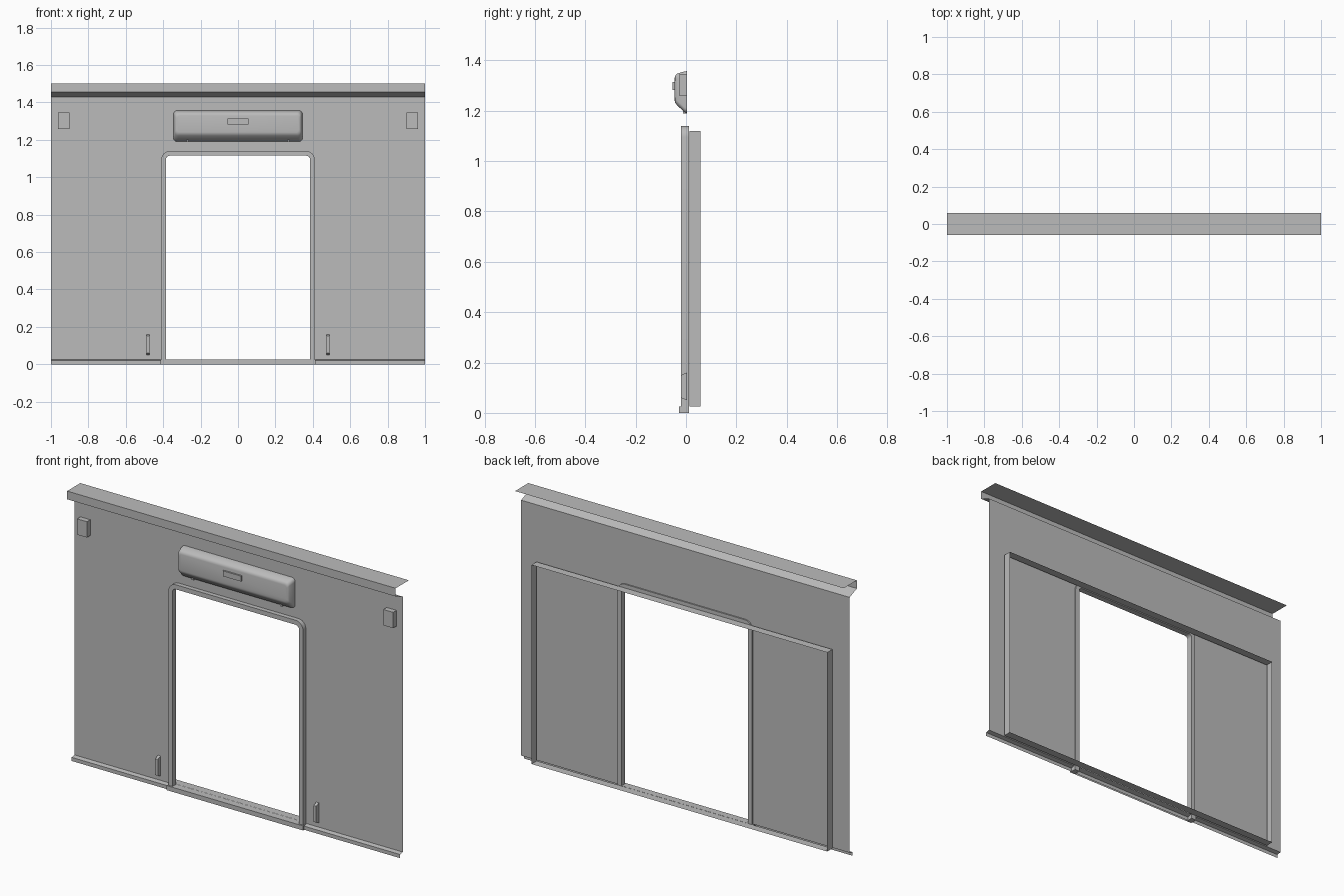
import bpy, bmesh, math

cube = bpy.data.objects.get("Cube")
if cube:
    bpy.data.objects.remove(cube, do_unlink=True)

grey = bpy.data.materials.new("plain grey")
grey.use_nodes = True
GREY = (0.5, 0.5, 0.5, 1)
grey.diffuse_color = GREY
grey.node_tree.nodes["Principled BSDF"].inputs["Base Color"].default_value = GREY

WALL_Y = 0.005
SILL_Z = 0.025


def finish(name, bm, solid=True):
    if solid:
        bmesh.ops.recalc_face_normals(bm, faces=bm.faces)
    mesh = bpy.data.meshes.new(name)
    bm.to_mesh(mesh)
    bm.free()
    mesh.materials.append(grey)
    obj = bpy.data.objects.new(name, mesh)
    bpy.context.collection.objects.link(obj)
    return obj


def smooth(obj, angle):
    bpy.ops.object.select_all(action='DESELECT')
    obj.select_set(True)
    bpy.context.view_layer.objects.active = obj
    bpy.ops.object.shade_smooth_by_angle(angle=math.radians(angle))


def box(name, x0, x1, y0, y1, z0, z1):
    bm = bmesh.new()
    bmesh.ops.create_cube(bm, size=1)
    for v in bm.verts:
        v.co = ((x0 + x1) / 2 + v.co.x * (x1 - x0),
                (y0 + y1) / 2 + v.co.y * (y1 - y0),
                (z0 + z1) / 2 + v.co.z * (z1 - z0))
    return finish(name, bm)


def extrude_x(name, profile, x0, x1, closed=False):
    """Sweep a (y, z) profile along x; open profiles give folded sheet."""
    bm = bmesh.new()
    a = [bm.verts.new((x0, y, z)) for y, z in profile]
    b = [bm.verts.new((x1, y, z)) for y, z in profile]
    n = len(profile)
    for i in range(n if closed else n - 1):
        j = (i + 1) % n
        bm.faces.new((a[i], b[i], b[j], a[j]))
    if closed:
        bm.faces.new(a)
        bm.faces.new(b)
    return finish(name, bm, closed)


def arch(half, top, radius, base, steps=6):
    """Door outline from the left foot, over the top, to the right foot."""
    pts = [(-half, base)]
    for side in (-1, 1):
        for i in range(steps + 1):
            t = math.pi / 2 * (i / steps if side < 0 else 1 - i / steps)
            pts.append((side * (half - radius + radius * math.cos(t)),
                        top - radius + radius * math.sin(t)))
    return pts + [(half, base)]


def rounded_rect(half, z0, z1, r, steps=5):
    pts = []
    corners = ((half - r, z1 - r), (r - half, z1 - r), (r - half, z0 + r), (half - r, z0 + r))
    for k, (cx, cz) in enumerate(corners):
        for i in range(steps + 1):
            t = math.pi / 2 * (k + i / steps)
            pts.append((cx + r * math.cos(t), cz + r * math.sin(t)))
    return pts


# Wall sheet with the door opening
bm = bmesh.new()
outline = arch(0.395, 1.125, 0.03, SILL_Z) + [(1, SILL_Z), (1, 1.43), (-1, 1.43), (-1, SILL_Z)]
bm.faces.new([bm.verts.new((x, WALL_Y, z)) for x, z in outline]).normal_update()
for f in bm.faces:
    if f.normal.y > 0:
        f.normal_flip()
finish("wall_panel", bm, False)

# Folded eave and skirting sheets
extrude_x("eave", [(WALL_Y, 1.43), (-0.0575, 1.455), (-0.0575, 1.5), (0.0575, 1.5)], -1, 1)
extrude_x("skirting", [(-0.018, 0), (-0.018, 0.02), (WALL_Y, SILL_Z)], -1, 1)

# Door frame: band between two arches, with depth
bm = bmesh.new()
outer, inner = arch(0.41, 1.14, 0.045, 0), arch(0.385, 1.115, 0.02, 0)
rings = [[bm.verts.new((x, y, z)) for x, z in pts]
         for pts, y in ((outer, -0.02), (inner, -0.02), (inner, 0.012), (outer, 0.012))]
for a, b in zip(rings, rings[1:] + rings[:1]):
    for i in range(len(a) - 1):
        bm.faces.new((a[i], a[i + 1], b[i + 1], b[i]))
for end in (0, -1):
    bm.faces.new([r[end] for r in rings])
smooth(finish("door_frame", bm), 30)

# Door sill: folded sheet with end caps
extrude_x("door_sill", [(-0.028, 0), (-0.028, SILL_Z), (0.012, SILL_Z)], -0.415, 0.415)
for side in (-1, 1):
    box("sill_end", side * 0.4 - 0.015, side * 0.4 + 0.015, -0.028, 0.012, 0, SILL_Z)

# Thin rim of the sliding door pocket on the back
bm = bmesh.new()
corners = [(-0.9, SILL_Z), (0.9, SILL_Z), (0.9, 1.12), (-0.9, 1.12)]
front = [bm.verts.new((x, 0.013, z)) for x, z in corners]
back = [bm.verts.new((x, 0.0575, z)) for x, z in corners]
for i in range(4):
    j = (i + 1) % 4
    bm.faces.new((front[i], front[j], back[j], back[i]))
finish("door_pocket_rim", bm, False)

# Lamp housing over the door, lofted from rounded sections
bm = bmesh.new()
sections = [(0.004, 0.345, 1.19, 1.357, 0.02), (-0.005, 0.345, 1.193, 1.356, 0.02),
            (-0.036, 0.338, 1.222, 1.347, 0.02), (-0.043, 0.333, 1.231, 1.338, 0.018),
            (-0.045, 0.325, 1.24, 1.33, 0.016)]
loops = [[bm.verts.new((x, y, z)) for x, z in rounded_rect(h, z0, z1, r)]
         for y, h, z0, z1, r in sections]
for a, b in zip(loops, loops[1:]):
    for i in range(len(a)):
        j = (i + 1) % len(a)
        bm.faces.new((a[i], a[j], b[j], b[i]))
bm.faces.new(loops[0])
bm.faces.new(loops[-1])
smooth(finish("lamp_housing", bm), 40)
box("lamp_plate", -0.055, 0.055, -0.054, -0.04, 1.283, 1.313)

# Mirrored fittings
for side in (-1, 1):
    box("lamp_clip", side * 0.27 - 0.006, side * 0.27 + 0.006, -0.012, 0.004, 1.188, 1.205)
    box("wall_box", side * 0.932 - 0.03, side * 0.932 + 0.03, -0.025, 0.004, 1.258, 1.345)
    extrude_x("grab_handle", [(0.004, 0.05), (-0.02, 0.06), (-0.02, 0.15), (0.004, 0.16)],
              side * 0.482 - 0.008, side * 0.482 + 0.008, closed=True)
